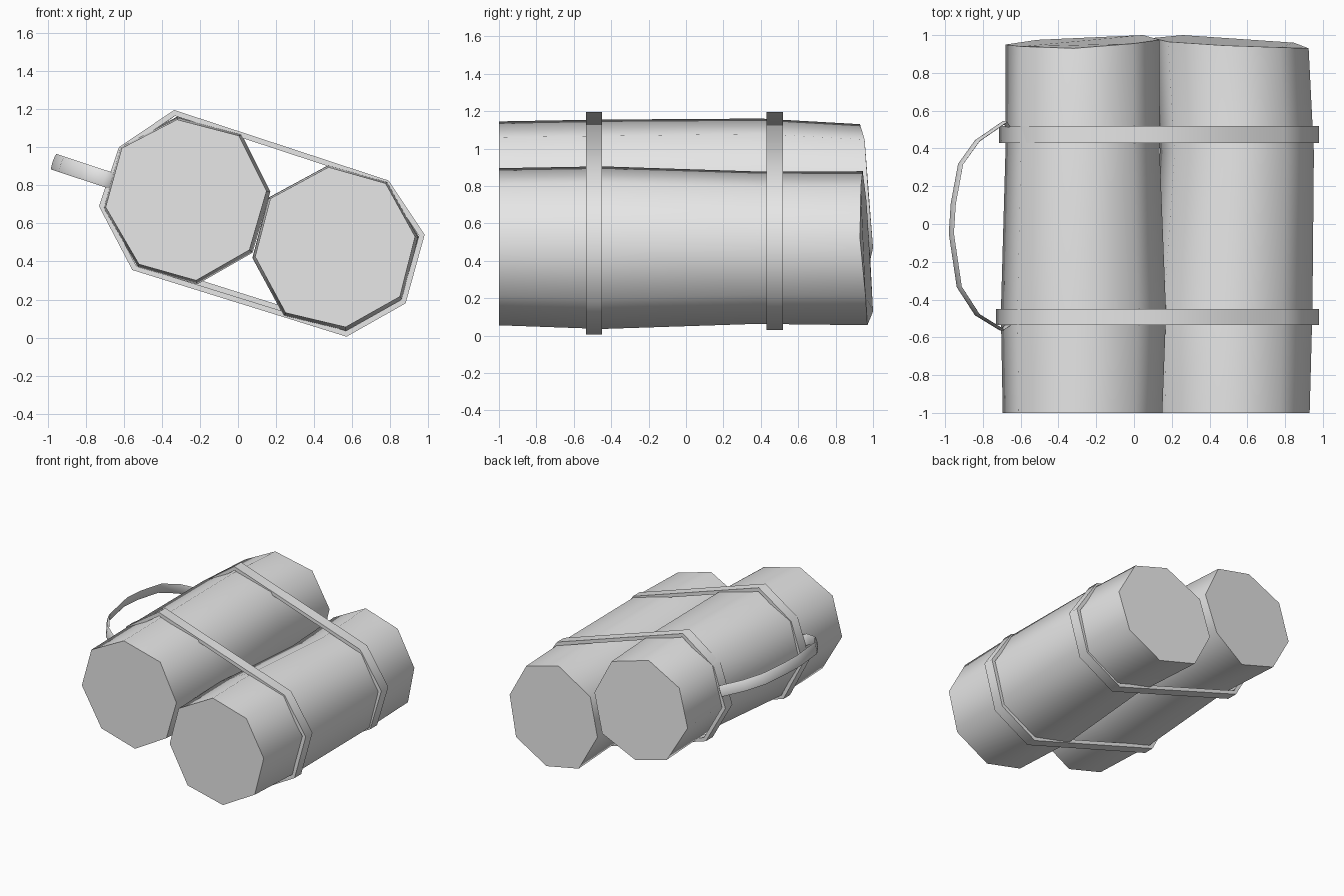
import bpy, bmesh, math
from mathutils import Vector

cube = bpy.data.objects.get("Cube")
if cube:
    bpy.data.objects.remove(cube, do_unlink=True)

# One plain grey for every part
grey = bpy.data.materials.new("plain grey")
grey.use_nodes = True
grey.diffuse_color = (0.8, 0.8, 0.8, 1)
grey.node_tree.nodes["Principled BSDF"].inputs["Base Color"].default_value = (0.8, 0.8, 0.8, 1)


def loft(name, rings, caps=True, closed=False, angle=60):
    """Skin a list of equal-length vertex rings into one smooth-shaded object."""
    bm = bmesh.new()
    rows = [[bm.verts.new(p) for p in ring] for ring in rings]
    n = len(rows[0])
    pairs = list(zip(rows, rows[1:]))
    if closed:
        pairs.append((rows[-1], rows[0]))
    for a, b in pairs:
        for i in range(n):
            j = (i + 1) % n
            bm.faces.new((a[i], a[j], b[j], b[i]))
    if caps and not closed:
        bm.faces.new(rows[0])
        bm.faces.new(rows[-1])
    bmesh.ops.recalc_face_normals(bm, faces=bm.faces[:])
    mesh = bpy.data.meshes.new(name)
    bm.to_mesh(mesh)
    bm.free()
    obj = bpy.data.objects.new(name, mesh)
    bpy.context.collection.objects.link(obj)
    mesh.materials.append(grey)
    bpy.ops.object.select_all(action='DESELECT')
    obj.select_set(True)
    bpy.context.view_layer.objects.active = obj
    bpy.ops.object.shade_smooth_by_angle(angle=math.radians(angle))
    return obj


def log(name, profile, centre, sections, back):
    """Uneven eight-sided log: sections are (y, scale, dx, dz), back holds the end's y per corner."""
    cx, cz = centre
    rings = []
    for y, s, dx, dz in sections:
        rings.append([Vector((cx + dx + (x - cx) * s, y, cz + dz + (z - cz) * s))
                      for x, z in profile])
    for p, y in zip(rings[-1], back):
        p.y = y
    loft(name, rings)


# Logs
log("upper_log",
    [(-.32, 1.145), (.005, 1.06), (.15, .77), (.06, .46),
     (-.22, .30), (-.52, .385), (-.695, .685), (-.61, .995)],
    (-.27, .725),
    [(-1, 1, 0, 0), (-.47, 1.035, .005, -.005), (.4, .965, 0, .03), (.95, .965, 0, .0)],
    [.93, .955, .975, 1.0, .965, .975, .95, .94])
log("lower_log",
    [(.475, .895), (.775, .81), (.93, .53), (.85, .215),
     (.565, .055), (.25, .13), (.09, .425), (.17, .73)],
    (.51, .475),
    [(-1, 1, 0, 0), (-.45, 1.035, 0, -.005), (.38, .97, .035, -.005), (.95, .98, .003, -.008)],
    [.945, .935, .93, .96, .97, 1.0, .985, .965])

# Straps wrapped around both logs
strap_path = [(-.335, 1.195), (.79, .825), (.98, .54), (.88, .18),
              (.57, .005), (-.555, .355), (-.73, .69), (-.625, 1.0)]


def strap(name, y0, y1, lift):
    """Band with a rectangular section; lift raises its underside and draws in the left."""
    path = [Vector((x + (lift * .6 if x < -.5 else 0), z + (lift if z < .5 else 0)))
            for x, z in strap_path]
    rings, n, t = [], len(path), .028
    for i, p in enumerate(path):
        a = (p - path[i - 1]).normalized()
        b = (path[(i + 1) % n] - p).normalized()
        inward = Vector((a.y + b.y, -a.x - b.x)).normalized()
        q = p + inward * t / max(.5, inward.dot(Vector((a.y, -a.x))))
        rings.append([(p.x, y0, p.y), (p.x, y1, p.y), (q.x, y1, q.y), (q.x, y0, q.y)])
    loft(name, rings, closed=True)


strap("front_strap", -.535, -.45, 0)
strap("back_strap", .43, .518, .025)

# Carrying handle: a thin bowed band, tilted with the logs
handle_path = [(-.655, .50), (-.685, .54), (-.83, .44), (-.918, .317), (-.957, .106),
               (-.967, -.05), (-.925, -.333), (-.83, -.48), (-.70, -.56), (-.66, -.53)]
slope = -.33
across = Vector((.315, 0, .949)) * .043
pts = [Vector((x, y, .83 + slope * (x + .684))) for x, y in handle_path]
rings = []
for i, p in enumerate(pts):
    along = pts[min(i + 1, len(pts) - 1)] - pts[max(i - 1, 0)]
    thin = along.cross(across).normalized() * .006
    rings.append([p + across * math.cos(k * math.pi / 4) + thin * math.sin(k * math.pi / 4)
                  for k in range(8)])
loft("handle", rings, angle=70)
